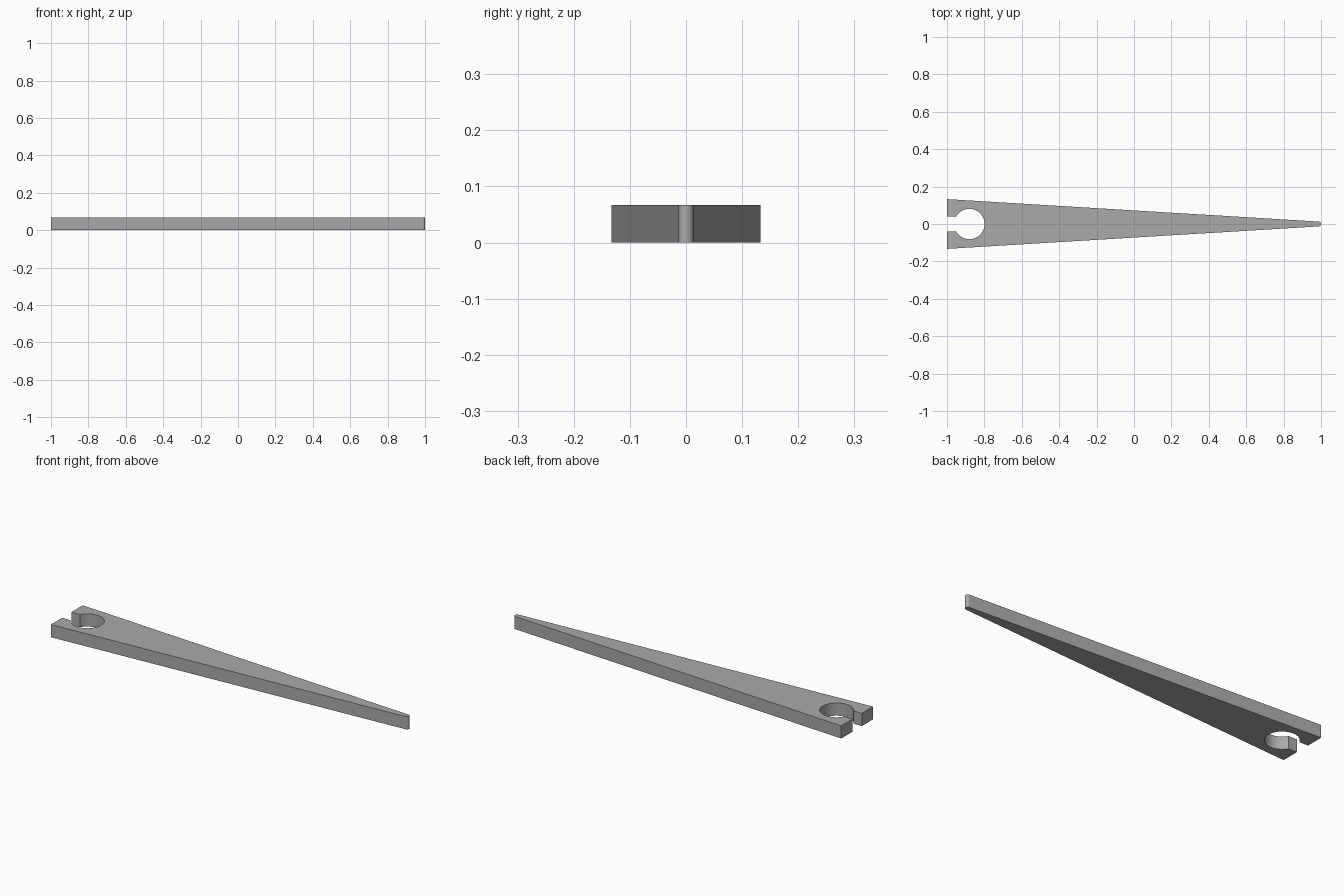
import bpy
import bmesh
from math import sin, cos, pi, asin, radians

cube = bpy.data.objects.get("Cube")
if cube:
    bpy.data.objects.remove(cube)

HEIGHT = 0.067
BUTT_HALF = 0.133            # half width at the wide end
TIP_R = 0.013                # radius of the rounded tip
HOLE_X, HOLE_R = -0.88, 0.081
SLOT_HALF = 0.039            # half width of the slot into the hole


def arc(cx, radius, start, end, steps):
    """Points along an arc centred on the long axis."""
    angles = [start + (end - start) * i / steps for i in range(steps + 1)]
    return [(cx + radius * cos(a), radius * sin(a)) for a in angles]


# Half outline: rounded tip, tapered side, wide end, slot, round hole
half = arc(1 - TIP_R, TIP_R, 0, pi / 2, 8)
half += [(-1, BUTT_HALF), (-1, SLOT_HALF)]
half += arc(HOLE_X, HOLE_R, pi - asin(SLOT_HALF / HOLE_R), 0, 24)
outline = half + [(x, -y) for x, y in reversed(half[1:-1])]

# Extrude the outline to a flat bar
bm = bmesh.new()
base = bm.faces.new([bm.verts.new((x, y, 0)) for x, y in outline])
top = bmesh.ops.extrude_face_region(bm, geom=[base], use_keep_orig=True)
bmesh.ops.translate(bm, vec=(0, 0, HEIGHT),
                    verts=[g for g in top["geom"] if isinstance(g, bmesh.types.BMVert)])
bmesh.ops.recalc_face_normals(bm, faces=bm.faces)
mesh = bpy.data.meshes.new("tapered_bar")
bm.to_mesh(mesh)
bm.free()

# Plain grey material
grey = bpy.data.materials.new("plain grey")
grey.use_nodes = True
colour = (0.4, 0.4, 0.4, 1)
grey.diffuse_color = colour
grey.node_tree.nodes["Principled BSDF"].inputs["Base Color"].default_value = colour
mesh.materials.append(grey)

bar = bpy.data.objects.new("tapered_bar", mesh)
bpy.context.collection.objects.link(bar)
bpy.context.view_layer.objects.active = bar
bar.select_set(True)
bpy.ops.object.shade_smooth_by_angle(angle=radians(30))
